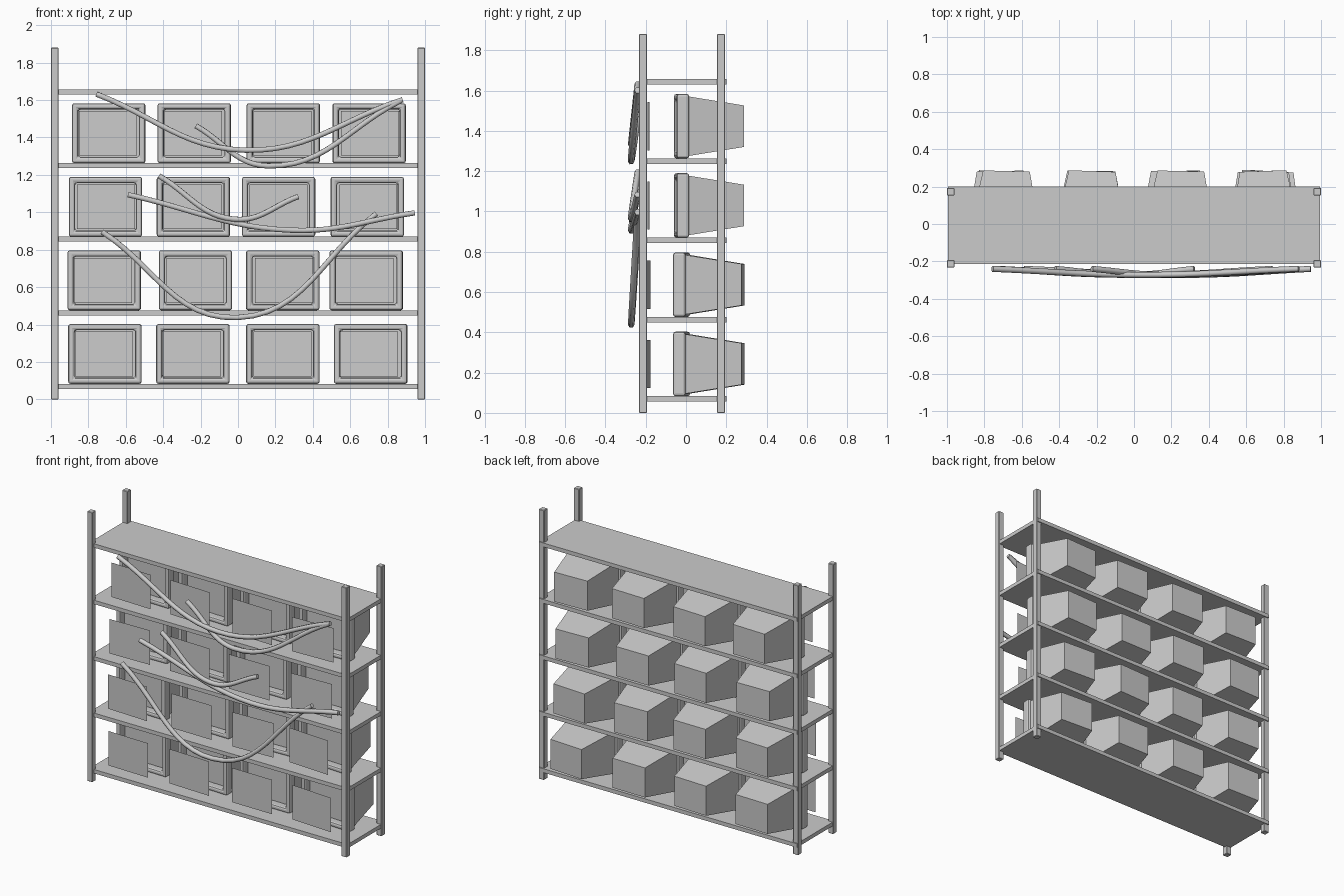
import bpy, random
from math import radians
from mathutils import Matrix, Vector

if "Cube" in bpy.data.objects:
    bpy.data.objects.remove(bpy.data.objects["Cube"])

random.seed(4)


def mesh_object(name, verts, faces, matrix=None):
    mesh = bpy.data.meshes.new(name)
    mesh.from_pydata(verts, [], faces)
    obj = bpy.data.objects.new(name, mesh)
    bpy.context.collection.objects.link(obj)
    if matrix:
        obj.matrix_world = matrix
    return obj


def rect(w, h, y):
    return [(-w / 2, y, -h / 2), (w / 2, y, -h / 2), (w / 2, y, h / 2), (-w / 2, y, h / 2)]


def frustum(name, w0, h0, y0, w1, h1, y1, matrix=None):
    faces = [(0, 1, 2, 3), (7, 6, 5, 4)]
    faces += [(i, i + 4, (i + 1) % 4 + 4, (i + 1) % 4) for i in range(4)]
    return mesh_object(name, rect(w0, h0, y0) + rect(w1, h1, y1), faces, matrix)


def box(name, centre, size):
    x, y, z = size
    return frustum(name, x, z, -y / 2, x, z, y / 2, Matrix.Translation(centre))


def bevel(obj, width, segments):
    mod = obj.modifiers.new("bevel", 'BEVEL')
    mod.width = width
    mod.segments = segments
    mod.limit_method = 'ANGLE'


# Rack posts
for x in (-0.98, 0.98):
    for y, side in ((-0.213, "front"), (0.173, "back")):
        post = box(side + "_post", (x, y, 0.94), (0.04, 0.04, 1.88))
        bevel(post, 0.003, 1)

# Shelf boards
shelf_tops = [0.083 + 0.3933 * i for i in range(5)]
for z in shelf_tops:
    box("shelf", (0, -0.007, z - 0.0135), (1.99, 0.414, 0.027))


# Bezel: square ring with an open centre
def bezel(matrix):
    verts = (rect(0.392, 0.32, -0.053) + rect(0.325, 0.255, -0.053)
             + rect(0.392, 0.32, 0.009) + rect(0.325, 0.255, 0.009))
    faces = []
    for i in range(4):
        j = (i + 1) % 4
        faces += [(i, j, j + 4, i + 4), (i + 8, i + 12, j + 12, j + 8),
                  (i, i + 8, j + 8, j), (i + 4, j + 4, j + 12, i + 12)]
    bevel(mesh_object("monitor_bezel", verts, faces, matrix), 0.012, 2)


# Monitors: slightly turned bezel, tapered housing and detached screen panel
columns = [(-0.711, -0.24, 0.24, 0.711), (-0.714, -0.227, 0.238, 0.687),
           (-0.709, -0.238, 0.217, 0.690), (-0.690, -0.233, 0.243, 0.700)]
for row, xs in enumerate(columns):
    for col, x in enumerate(xs):
        turn = random.uniform(-2.5, 2.5)
        if col == 3:
            turn = -3.4 if row < 2 else 2
        m = Matrix.Translation((x, 0, shelf_tops[row] + 0.16)) @ Matrix.Rotation(radians(turn), 4, 'Z')
        bezel(m)
        frustum("monitor_housing", 0.36, 0.295, 0.007, 0.25, 0.206, 0.283, m)
        mesh_object("screen_panel", rect(0.31, 0.24, -0.186), [(0, 1, 2, 3)], m)

# Hanging cables: start, lowest point, end as (x, z)
cables = [((-0.757, 1.632), (0.04, 1.332), (0.88, 1.602)),
          ((-0.225, 1.462), (0.16, 1.248), (0.87, 1.597)),
          ((-0.422, 1.195), (-0.02, 0.963), (0.322, 1.084)),
          ((-0.588, 1.094), (0.29, 0.904), (0.945, 0.997)),
          ((-0.727, 0.896), (-0.005, 0.437), (0.740, 0.993))]
for points in cables:
    curve = bpy.data.curves.new("hanging_cable", 'CURVE')
    curve.dimensions = '3D'
    curve.bevel_depth = 0.016
    curve.bevel_resolution = 1
    curve.use_fill_caps = True
    curve.resolution_u = 12
    spline = curve.splines.new('BEZIER')
    spline.bezier_points.add(2)
    for bp, (x, z), y in zip(spline.bezier_points, points, (-0.24, -0.272, -0.24)):
        bp.co = Vector((x, y, z))
        bp.handle_left_type = bp.handle_right_type = 'AUTO'
    cable = bpy.data.objects.new("hanging_cable", curve)
    bpy.context.collection.objects.link(cable)
